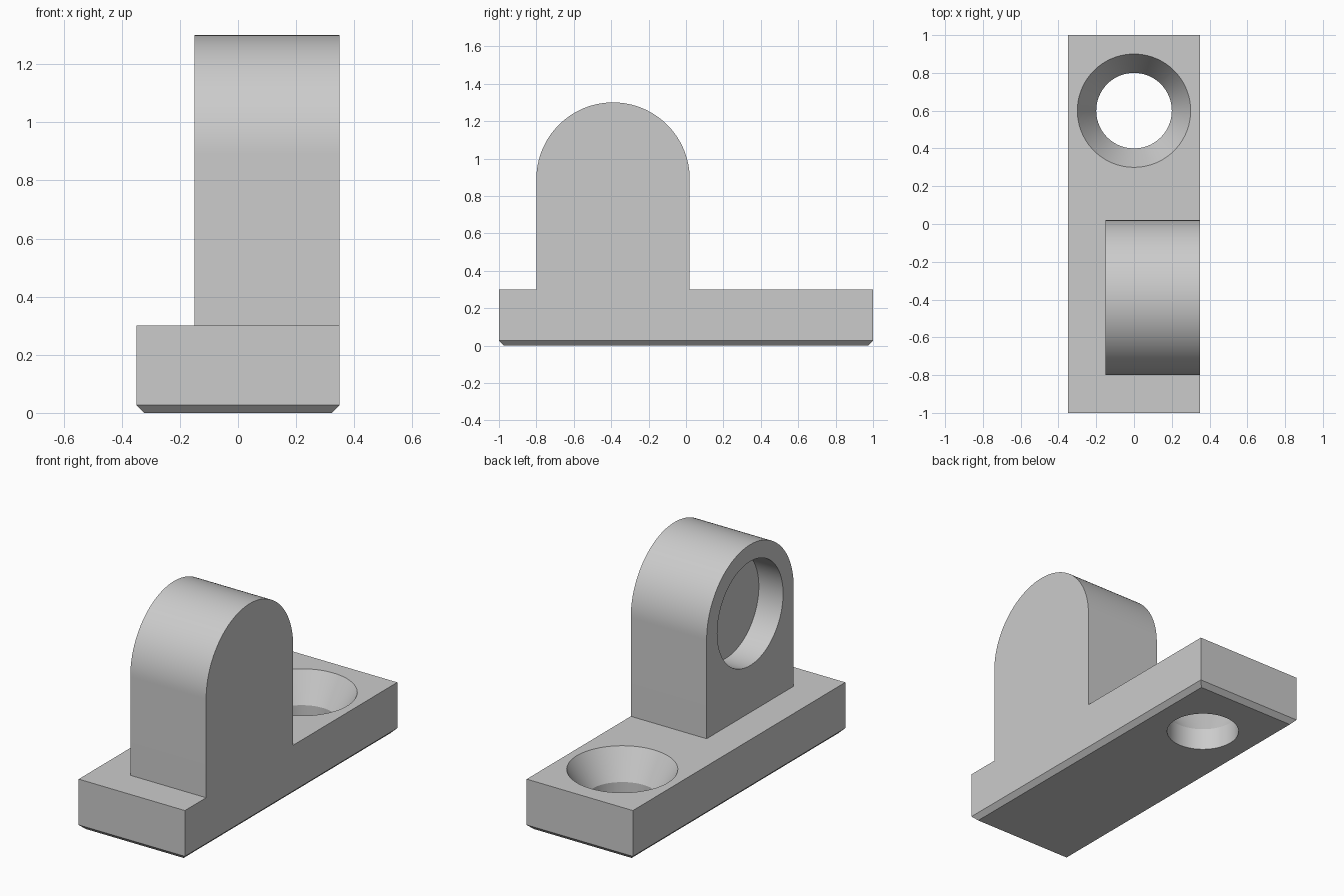
import bpy
import bmesh
import math
from mathutils import Matrix

cube = bpy.data.objects.get("Cube")
if cube:
    bpy.data.objects.remove(cube, do_unlink=True)

# One plain grey for the whole bracket
grey = bpy.data.materials.new("plain grey")
grey.use_nodes = True
colour = (0.6, 0.6, 0.6, 1)
grey.diffuse_color = colour
grey.node_tree.nodes["Principled BSDF"].inputs["Base Color"].default_value = colour

HALF_WIDTH, BASE_TOP, CHAMFER = 0.35, 0.3, 0.027
LUG_Y, LUG_Z, LUG_R, LUG_LEFT = -0.39, 0.89, 0.41, -0.15
HOLE_Y, SINK_DEPTH = 0.6, 0.17


def make_object(name, bm):
    bmesh.ops.recalc_face_normals(bm, faces=bm.faces)
    mesh = bpy.data.meshes.new(name)
    bm.to_mesh(mesh)
    bm.free()
    mesh.materials.append(grey)
    obj = bpy.data.objects.new(name, mesh)
    bpy.context.collection.objects.link(obj)
    return obj


def extrude_profile(name, points, offset):
    bm = bmesh.new()
    face = bm.faces.new([bm.verts.new(p) for p in points])
    moved = bmesh.ops.extrude_face_region(bm, geom=[face])["geom"]
    # the starting face stays as the closing cap
    bmesh.ops.translate(bm, vec=offset,
                        verts=[g for g in moved if isinstance(g, bmesh.types.BMVert)])
    if face.is_valid is False or len(bm.faces) < len(points) + 2:
        bmesh.ops.holes_fill(bm, edges=bm.edges)
    return make_object(name, bm)


def lathe(name, profile, matrix, steps=96):
    """Spin a closed radius/height profile about z, then place it."""
    bm = bmesh.new()
    verts = [bm.verts.new((r, 0, z)) for r, z in profile]
    edges = [bm.edges.new(pair) for pair in zip(verts, verts[1:])]
    bmesh.ops.spin(bm, geom=verts + edges, cent=(0, 0, 0), axis=(0, 0, 1),
                   angle=math.tau, steps=steps)
    bmesh.ops.remove_doubles(bm, verts=bm.verts, dist=0.0001)
    bm.transform(matrix)
    return make_object(name, bm)


def combine(target, tool, operation):
    mod = target.modifiers.new(tool.name, 'BOOLEAN')
    mod.operation, mod.solver, mod.object = operation, 'EXACT', tool
    bpy.context.view_layer.objects.active = target
    bpy.ops.object.modifier_apply(modifier=mod.name)
    bpy.data.objects.remove(tool, do_unlink=True)


# Base plate with a chamfer around its underside
bm = bmesh.new()
bmesh.ops.create_cube(bm, size=1)
bmesh.ops.scale(bm, vec=(2 * HALF_WIDTH, 2, BASE_TOP), verts=bm.verts)
bmesh.ops.translate(bm, vec=(0, 0, BASE_TOP / 2), verts=bm.verts)
rim = [e for e in bm.edges if all(v.co.z < 0.01 for v in e.verts)]
bmesh.ops.bevel(bm, geom=rim, offset=CHAMFER, segments=1, affect='EDGES')
bracket = make_object("mounting_bracket", bm)

# Round-topped upright, flush with one side of the base
arc = [math.pi * i / 64 for i in range(65)]
profile = [(HALF_WIDTH, LUG_Y + LUG_R * math.cos(a), LUG_Z + LUG_R * math.sin(a)) for a in arc]
profile += [(HALF_WIDTH, LUG_Y - LUG_R, 0.15), (HALF_WIDTH, LUG_Y + LUG_R, 0.15)]
upright = extrude_profile("upright", profile, (LUG_LEFT - HALF_WIDTH, 0, 0))
combine(bracket, upright, 'UNION')

# Blind bore in the inner face of the upright
bore = lathe("bore", [(0, -0.2), (0.31, -0.2), (0.31, 0.16), (0, 0.16)],
             Matrix.Translation((LUG_LEFT, LUG_Y, LUG_Z)) @ Matrix.Rotation(math.pi / 2, 4, 'Y'))
combine(bracket, bore, 'DIFFERENCE')

# Countersunk screw hole through the base
screw_hole = lathe("screw_hole",
                   [(0, -0.1), (0.2, -0.1), (0.2, BASE_TOP - SINK_DEPTH),
                    (0.3, BASE_TOP), (0.3, BASE_TOP + 0.1), (0, BASE_TOP + 0.1)],
                   Matrix.Translation((0, HOLE_Y, 0)))
combine(bracket, screw_hole, 'DIFFERENCE')

# Smooth the round walls, keep the edges crisp
bpy.ops.object.select_all(action='DESELECT')
bracket.select_set(True)
bpy.context.view_layer.objects.active = bracket
bpy.ops.object.shade_smooth_by_angle(angle=math.radians(25))
